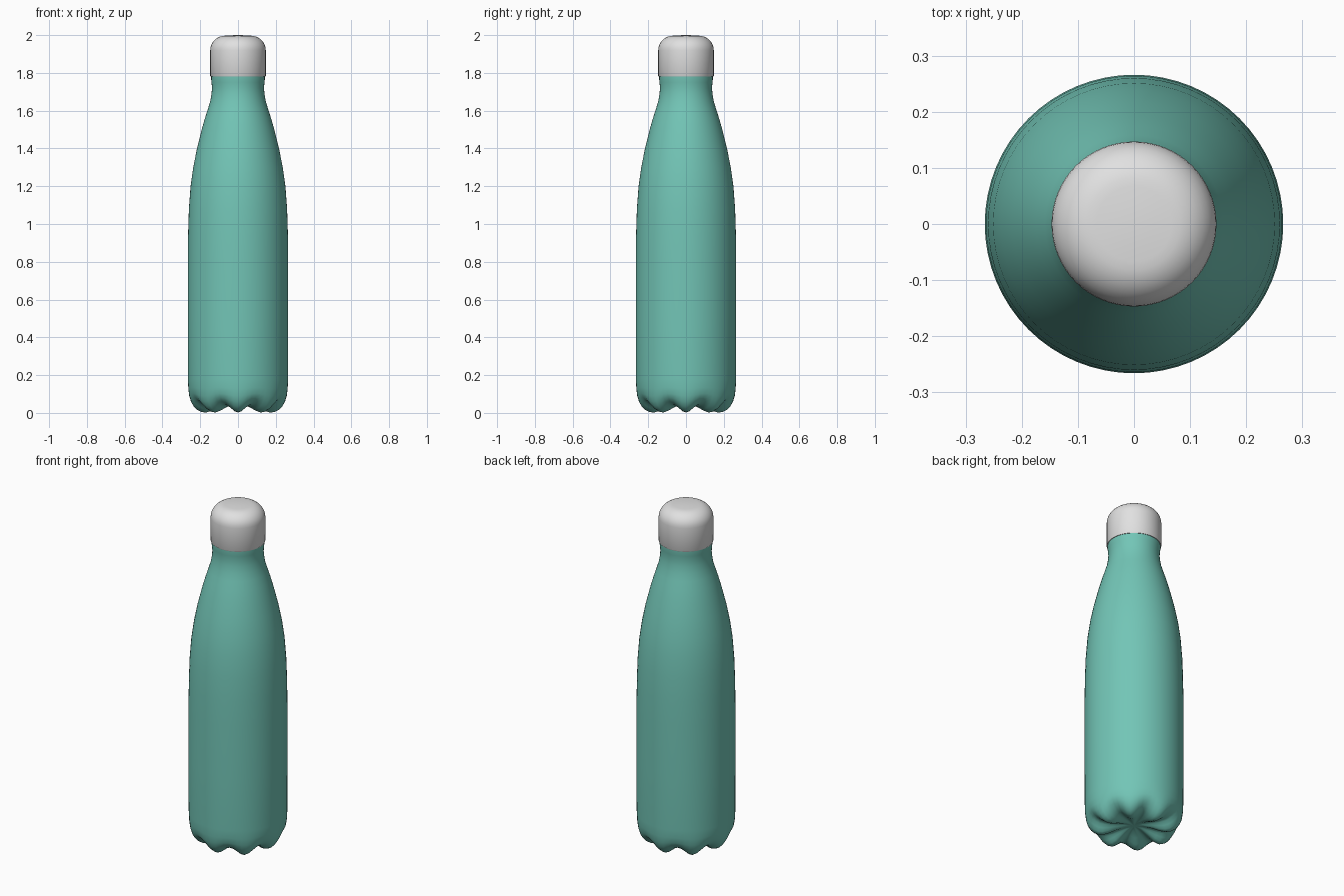
import bpy, bmesh, math

if "Cube" in bpy.data.objects:
    bpy.data.objects.remove(bpy.data.objects["Cube"])

def mat(name, col):
    m = bpy.data.materials.new(name)
    m.diffuse_color = (*col, 1)
    m.use_nodes = True
    m.node_tree.nodes["Principled BSDF"].inputs["Base Color"].default_value = m.diffuse_color
    return m

def lathe(name, profile, n, material, lift=None):
    """Revolve (r, z, weight) points; lift offsets z per angle by weight."""
    bm = bmesh.new()
    rings = []
    for r, z, w in profile:
        if r == 0:
            rings.append([bm.verts.new((0, 0, z))])
            continue
        ring = []
        for i in range(n):
            a = 2 * math.pi * i / n
            g = lift(a) if lift else 0
            rr = r - 0.18 * w * g
            ring.append(bm.verts.new((rr * math.cos(a), rr * math.sin(a), z + w * g)))
        rings.append(ring)
    for lo, hi in zip(rings, rings[1:]):
        for i in range(n):
            j = (i + 1) % n
            if len(lo) == 1:
                bm.faces.new((lo[0], hi[j], hi[i]))
            elif len(hi) == 1:
                bm.faces.new((lo[i], lo[j], hi[0]))
            else:
                bm.faces.new((lo[i], lo[j], hi[j], hi[i]))
    bmesh.ops.recalc_face_normals(bm, faces=bm.faces[:])
    me = bpy.data.meshes.new(name)
    bm.to_mesh(me)
    bm.free()
    ob = bpy.data.objects.new(name, me)
    bpy.context.collection.objects.link(ob)
    me.materials.append(material)
    bpy.ops.object.select_all(action='DESELECT')
    ob.select_set(True)
    bpy.context.view_layer.objects.active = ob
    bpy.ops.object.shade_smooth_by_angle(angle=math.radians(50))
    return ob

teal = mat("teal paint", (0.17, 0.56, 0.47))
silver = mat("light grey metal", (0.75, 0.75, 0.75))

# Eight feet around the base, separated by grooves
def grooves(a):
    return 0.5 - 0.5 * math.cos(8 * a)

# Bottle body: recessed underside, fluted base, straight wall, shoulder, neck
body = [(0, 0.045, 0), (0.05, 0.042, 0.1), (0.10, 0.027, 0.4), (0.14, 0.01, 0.75),
        (0.17, 0.002, 1), (0.195, 0.005, 1), (0.217, 0.017, 0.95), (0.235, 0.035, 0.8),
        (0.249, 0.06, 0.55), (0.258, 0.09, 0.3), (0.263, 0.13, 0.1), (0.265, 0.18, 0),
        (0.266, 0.5, 0), (0.266, 0.8, 0), (0.264, 0.95, 0), (0.26, 1.08, 0),
        (0.251, 1.2, 0), (0.237, 1.3, 0), (0.217, 1.4, 0), (0.192, 1.5, 0),
        (0.175, 1.56, 0), (0.159, 1.61, 0), (0.147, 1.65, 0), (0.14, 1.69, 0),
        (0.138, 1.72, 0), (0.14, 1.75, 0), (0.142, 1.765, 0), (0.142, 1.785, 0), (0, 1.785, 0)]
lathe("bottle_body", [(r, z, w * 0.04) for r, z, w in body], 64, teal, grooves)

# Cap: straight side with a rounded top edge
cap = [(0, 1.78, 0), (0.145, 1.78, 0), (0.147, 1.784, 0), (0.147, 1.92, 0)]
for k in range(1, 9):
    t = math.pi / 2 * k / 8
    cap.append((0.067 + 0.08 * math.cos(t), 1.92 + 0.077 * math.sin(t), 0))
cap += [(0.035, 1.999, 0), (0, 2.0, 0)]
lathe("screw_cap", cap, 64, silver)
